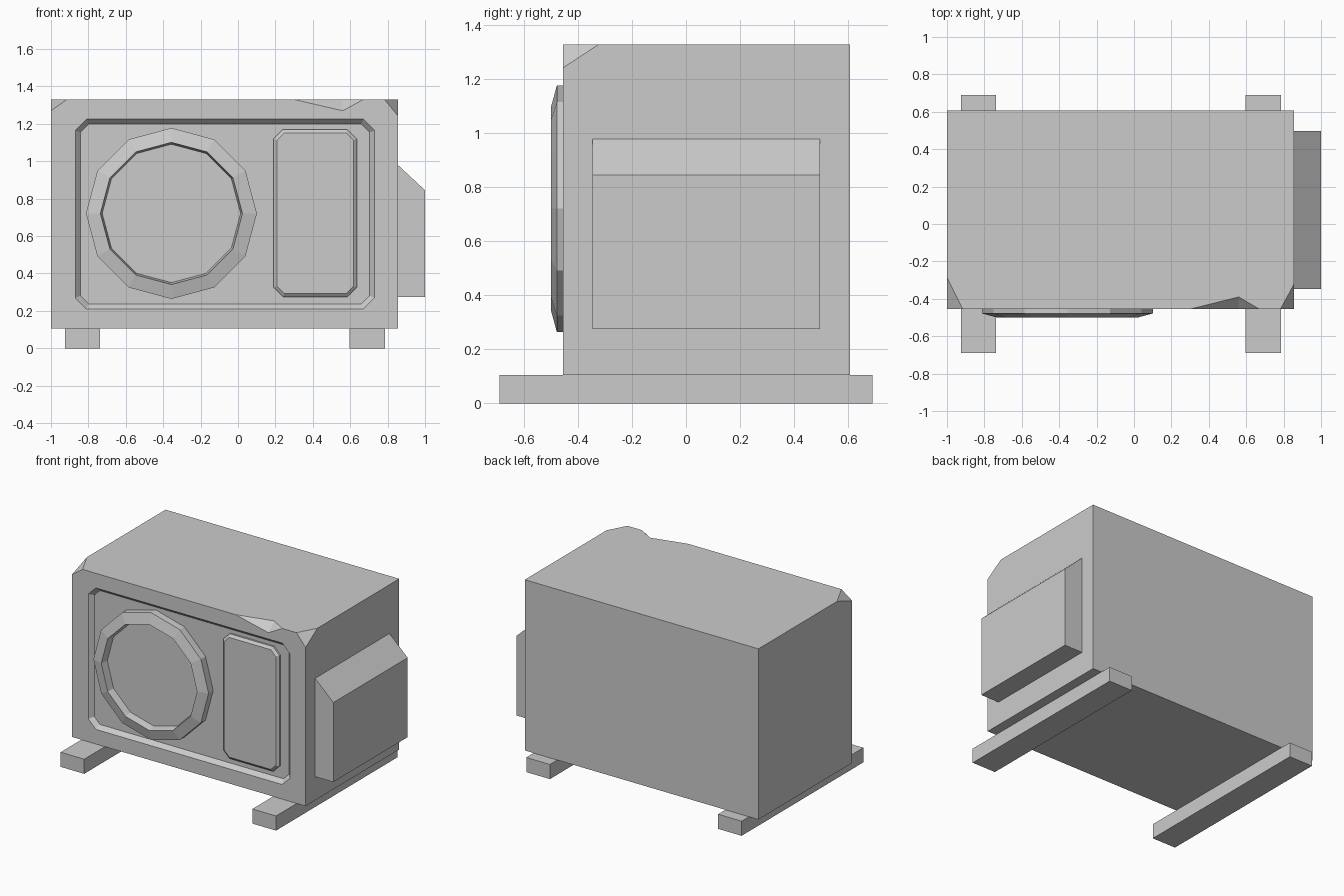
import bpy, bmesh, math
from mathutils import Vector

if "Cube" in bpy.data.objects:
    bpy.data.objects.remove(bpy.data.objects["Cube"])


def make_object(name, bm):
    bmesh.ops.recalc_face_normals(bm, faces=bm.faces)
    mesh = bpy.data.meshes.new(name)
    bm.to_mesh(mesh)
    bm.free()
    ob = bpy.data.objects.new(name, mesh)
    bpy.context.collection.objects.link(ob)
    return ob


def box_bm(x0, x1, y0, y1, z0, z1):
    bm = bmesh.new()
    bmesh.ops.create_cube(bm, size=1)
    for v in bm.verts:
        v.co = Vector((x1 if v.co.x > 0 else x0,
                       y1 if v.co.y > 0 else y0,
                       z1 if v.co.z > 0 else z0))
    return bm


def loft(name, loops):
    """Join matching (x, y, z) loops with quads and cap both ends."""
    bm = bmesh.new()
    rings = [[bm.verts.new(p) for p in loop] for loop in loops]
    n = len(rings[0])
    for a, b in zip(rings, rings[1:]):
        for i in range(n):
            j = (i + 1) % n
            bm.faces.new((a[i], a[j], b[j], b[i]))
    bm.faces.new(rings[0])
    bm.faces.new(rings[-1])
    return make_object(name, bm)


def octagon(x0, x1, z0, z1, c, y, inset=0.0):
    x0, x1, z0, z1 = x0 + inset, x1 - inset, z0 + inset, z1 - inset
    c -= inset * 0.586
    pts = [(x0 + c, z0), (x1 - c, z0), (x1, z0 + c), (x1, z1 - c),
           (x1 - c, z1), (x0 + c, z1), (x0, z1 - c), (x0, z0 + c)]
    return [(x, y, z) for x, z in pts]


def circle(r, y, n=12, cx=-0.356, cz=0.721):
    return [(cx + r * math.cos(math.tau * i / n), y,
             cz + r * math.sin(math.tau * i / n)) for i in range(n)]


def subtract(target, cutter):
    cutter.hide_render = True
    cutter.display_type = 'WIRE'
    m = target.modifiers.new("cut", 'BOOLEAN')
    m.operation = 'DIFFERENCE'
    m.solver = 'EXACT'
    m.object = cutter


L, R, F, B, T = -1.0, 0.855, -0.455, 0.607, 1.33

# Main cabinet with two chipped top front corners
bm = box_bm(L, R, F, B, 0.105, T)
chips = [((L, F, 1.27), (-0.915, F, T), (L, -0.285, T)),
         ((R, F, 1.243), (0.783, F, T), (R, -0.322, T))]
centre = Vector((0, 0, 0.7))
for pts in chips:
    a, b, c = map(Vector, pts)
    nrm = (b - a).cross(c - a).normalized()
    if nrm.dot(centre - a) > 0:
        nrm = -nrm
    bmesh.ops.bisect_plane(bm, geom=bm.verts[:] + bm.edges[:] + bm.faces[:],
                           plane_co=a, plane_no=nrm, clear_outer=True)
    bmesh.ops.holes_fill(bm, edges=[e for e in bm.edges if e.is_boundary])
cabinet = make_object("cabinet", bm)

# Dent in the top front edge
bm = bmesh.new()
for p in [(0.30, F, T), (0.56, F, 1.27), (0.67, F, T), (0.56, -0.39, T),
          (0.54, F - 0.05, T + 0.05)]:
    bm.verts.new(p)
bmesh.ops.convex_hull(bm, input=bm.verts[:])
subtract(cabinet, make_object("dent_cutter", bm))

# Sunken front panel with sloped border
panel = (-0.87, 0.73, 0.21, 1.225, 0.06)
subtract(cabinet, loft("panel_cutter", [octagon(*panel, F - 0.03, -0.027),
                                        octagon(*panel, F + 0.03, 0.027)]))

# Fan surround: twelve-sided ring with a recessed disc
loft("fan_ring", [circle(0.457, -0.415), circle(0.457, -0.478),
                  circle(0.38, -0.499), circle(0.37, -0.445)])

# Raised access cover
cover = (0.19, 0.635, 0.275, 1.17, 0.05)
loft("access_cover", [octagon(*cover, -0.415), octagon(*cover, -0.438),
                      octagon(*cover, -0.453, 0.018)])

# Side housing with sloped top
side = [(R - 0.01, 0.275), (1.0, 0.275), (1.0, 0.845), (R, 0.98), (R - 0.01, 0.98)]
loft("side_housing", [[(x, y, z) for x, z in side] for y in (-0.347, 0.496)])

# Floor rails
for name, x0, x1 in (("left_rail", -0.925, -0.738), ("right_rail", 0.597, 0.785)):
    make_object(name, box_bm(x0, x1, -0.69, 0.69, 0.0, 0.105))
